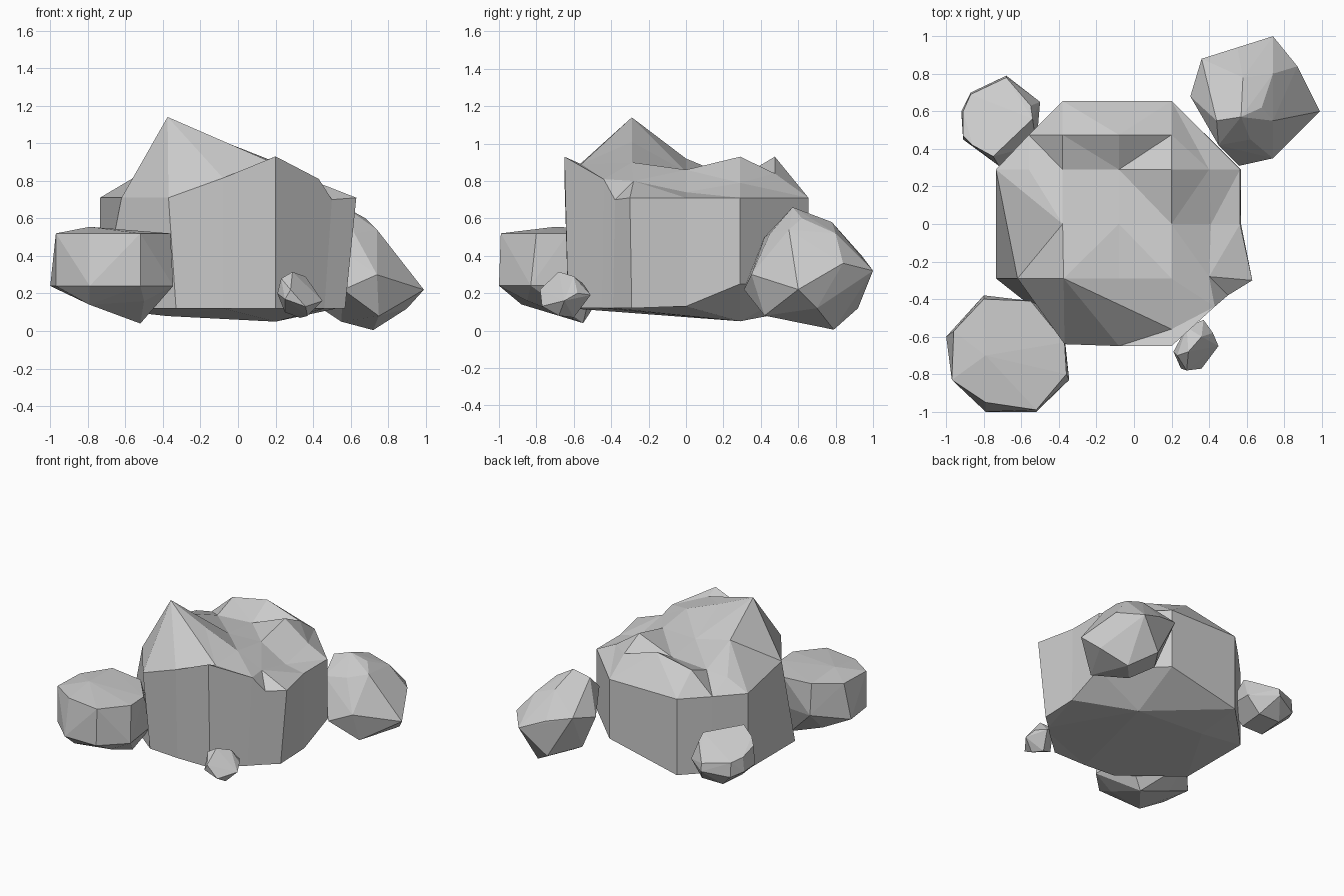
import bpy, bmesh
from mathutils import Vector
from mathutils.geometry import delaunay_2d_cdt


def finish(bm, name):
    bmesh.ops.recalc_face_normals(bm, faces=bm.faces[:])
    me = bpy.data.meshes.new(name)
    bm.to_mesh(me)
    bm.free()
    ob = bpy.data.objects.new(name, me)
    bpy.context.collection.objects.link(ob)
    return ob


def cap(bm, rim, inner, creases=()):
    """Facet the area inside a rim, through the inner points; return rim verts."""
    pts = rim + inner
    res = delaunay_2d_cdt([Vector(p[:2]) for p in pts], list(creases),
                          [list(range(len(rim)))], 1, 1e-5)
    verts = [bm.verts.new(p) for p in pts]
    for f in res[2]:
        bm.faces.new([verts[res[3][i][0]] for i in f])
    return verts[:len(rim)]


def boulder(name, top_rim, top_inner, low_rim, low_inner, creases):
    bm = bmesh.new()
    a = cap(bm, top_rim, top_inner, creases)
    b = cap(bm, low_rim, low_inner)
    n = len(a)
    for i in range(n):
        j = (i + 1) % n
        bm.faces.new((a[i], b[i], b[j], a[j]))
    return finish(bm, name)


def stone(name, pts):
    bm = bmesh.new()
    for p in pts:
        bm.verts.new(p)
    bmesh.ops.convex_hull(bm, input=bm.verts[:])
    loose = [v for v in bm.verts if not v.link_faces]
    bmesh.ops.delete(bm, geom=loose, context='VERTS')
    return finish(bm, name)


# Large central boulder: jagged top, eight-sided walls, sloping underside
top_rim = [(-.37, -.64, .71), (-.08, -.65, .815), (.2, -.65, .93), (.43, -.44, .81),
           (.5, -.38, .7), (.63, -.3, .71), (.565, 0, .71), (.565, .29, .71),
           (.2, .655, .71), (-.38, .655, .71), (-.56, .475, .71),
           (-.735, .29, .71), (-.62, -.29, .71)]
peaks = [(-.375, -.29, 1.14), (-.08, -.29, 1.01), (.2, -.56, .89), (.2, -.29, .9),
         (.4, -.28, .8), (-.38, 0, .92), (-.08, 0, .85), (.2, 0, .86),
         (.41, 0, .74), (-.38, .29, .8), (-.08, .29, .82), (.2, .29, .93),
         (.4, .29, .79), (-.08, .475, .93), (-.38, .475, .87), (.2, .475, .84),
         (-.56, .29, .79)]
creases = [(13, 1), (13, 15), (13, 14), (14, 15), (22, 27), (23, 28)]
low_rim = [(-.33, -.61, .12), (-.08, -.63, .12), (.2, -.63, .12), (.4, -.45, .12),
           (.46, -.39, .12), (.57, -.29, .12), (.57, 0, .13), (.57, .29, .25),
           (.2, .655, .25), (-.38, .655, .12), (-.56, .475, .12),
           (-.735, .29, .12), (-.735, -.29, .12)]
boulder("main_boulder", top_rim, peaks, low_rim,
        [(.2, .29, .05), (-.38, .29, .08)], creases)

# Front left stone: flat top and a low pointed underside
stone("front_left_stone", [
    (-.97, -.83, .52), (-.79, -.95, .52), (-.52, -.99, .52), (-.36, -.8, .52),
    (-.37, -.63, .52), (-.55, -.41, .52), (-.8, -.4, .54), (-.96, -.57, .52),
    (-.79, -.7, .555), (-.79, -1, .24), (-.52, -1, .24), (-.97, -.83, .24),
    (-1, -.6, .24), (-.345, -.83, .24), (-.38, -.5, .25), (-.8, -.38, .3),
    (-.79, -.88, .14), (-.79, -.55, .14), (-.52, -.55, .04), (-.5, -.85, .16)])

# Back right stone: leans outward
stone("back_right_stone", [
    (.3, .68, .4), (.36, .88, .45), (.44, .55, .62), (.57, .57, .66),
    (.68, .62, .6), (.58, .78, .58), (.74, 1, .32), (.87, .84, .36),
    (.99, .6, .22), (.74, .35, .3), (.74, .55, .54), (.56, .31, .22),
    (.45, .42, .5), (.72, .79, .005), (.55, .6, .05), (.75, .42, .08),
    (.9, .7, .12), (.55, .92, .12), (.4, .7, .15), (.74, .8, .52),
    (.55, .94, .4), (.62, .45, .52)])

# Back left stone: broad top tilting to the back
stone("back_left_stone", [
    (-.75, .36, .5), (-.54, .56, .46), (-.86, .42, .46), (-.68, .78, .34),
    (-.55, .63, .42), (-.87, .69, .36), (-.91, .6, .38), (-.91, .47, .42),
    (-.92, .6, .27), (-.91, .45, .27), (-.72, .31, .3), (-.52, .42, .3),
    (-.5, .65, .28), (-.68, .79, .28), (-.87, .7, .25),
    (-.8, .45, .16), (-.62, .45, .16), (-.6, .66, .16), (-.78, .66, .16)])

# Small pebble at the front right
stone("front_right_pebble", [
    (.29, -.68, .315), (.36, -.6, .29), (.23, -.7, .28), (.21, -.68, .2),
    (.25, -.77, .17), (.28, -.78, .22), (.36, -.77, .13), (.45, -.65, .16),
    (.42, -.58, .2), (.37, -.51, .19), (.28, -.55, .25), (.37, -.68, .08),
    (.33, -.6, .07), (.25, -.62, .1)])
